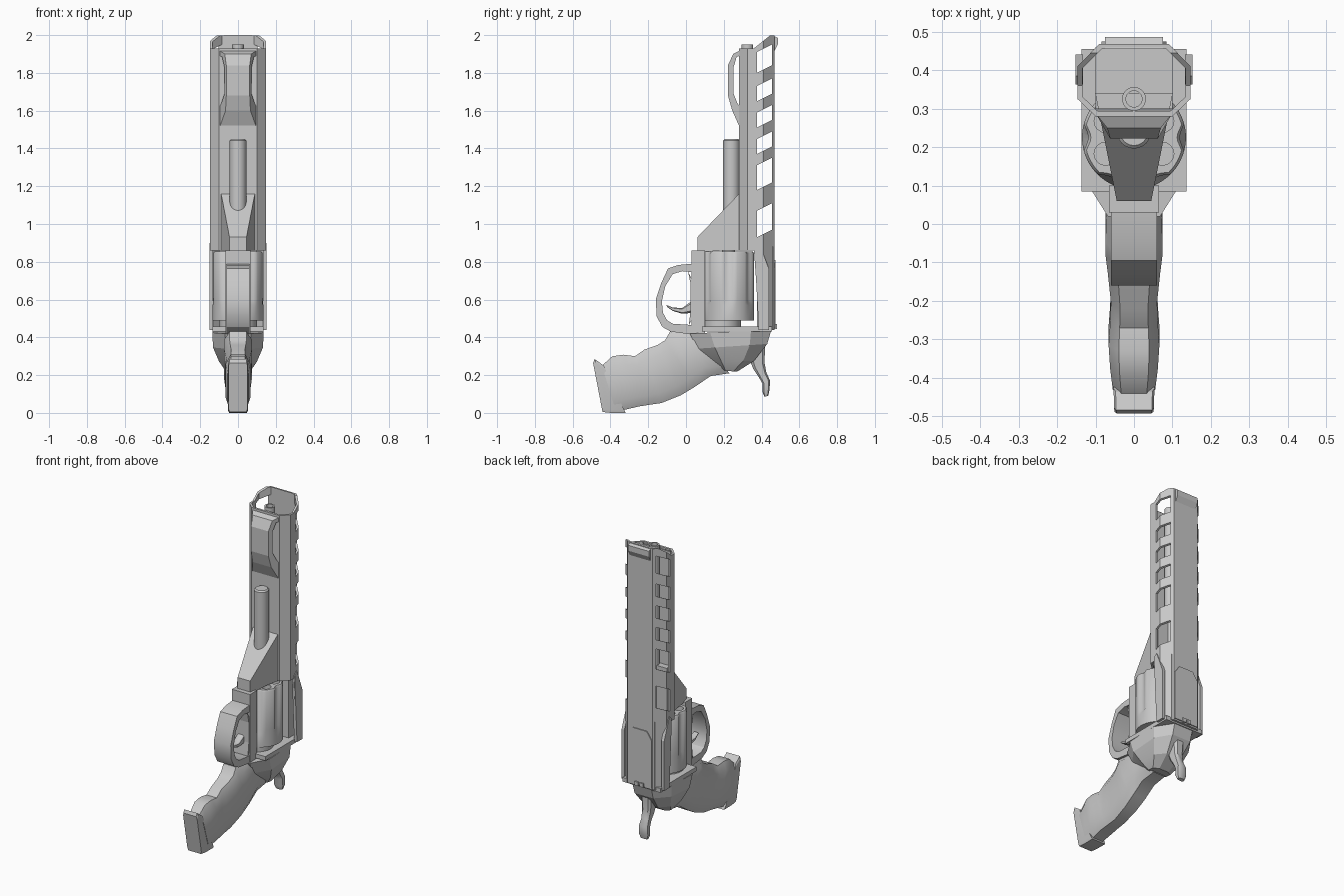
import bpy, bmesh, math
from mathutils import Vector

steel = bpy.data.materials.new("grey_steel")
steel.diffuse_color = (0.58, 0.58, 0.58, 1)


def finish(name, bm, smooth=0):
    bmesh.ops.recalc_face_normals(bm, faces=bm.faces[:])
    me = bpy.data.meshes.new(name)
    bm.to_mesh(me)
    bm.free()
    ob = bpy.data.objects.new(name, me)
    bpy.context.collection.objects.link(ob)
    me.materials.append(steel)
    bpy.ops.object.select_all(action='DESELECT')
    ob.select_set(True)
    bpy.context.view_layer.objects.active = ob
    if smooth:
        bpy.ops.object.shade_smooth_by_angle(angle=math.radians(smooth))
    return ob


def skin(bm, rings, cap=True, loop=False):
    """Bridge rings of points into a tube."""
    vs = [[bm.verts.new(p) for p in r] for r in rings]
    n = len(vs[0])
    for i in range(len(vs) if loop else len(vs) - 1):
        a, b = vs[i], vs[(i + 1) % len(vs)]
        for j in range(n):
            k = (j + 1) % n
            bm.faces.new((a[j], a[k], b[k], b[j]))
    if cap and not loop:
        bm.faces.new(vs[0])
        bm.faces.new(vs[-1])


def add_prism(bm, prof, x0, x1=None):
    """Side profile (y, z) extruded in x; x0 may be a half-width function of y."""
    w = x0 if callable(x0) else (lambda y: x0)
    lo = (lambda y: -w(y)) if x1 is None else (lambda y: x0)
    hi = w if x1 is None else (lambda y: x1)
    skin(bm, [[(lo(y), y, z) for y, z in prof], [(hi(y), y, z) for y, z in prof]])


def prism(name, prof, x0, x1=None):
    bm = bmesh.new()
    add_prism(bm, prof, x0, x1)
    return finish(name, bm)


def rect(y0, y1, z0, z1):
    return [(y0, z0), (y1, z0), (y1, z1), (y0, z1)]


def circle(r, x, y, z, n=24):
    return [(x + r * math.cos(2 * math.pi * i / n), y + r * math.sin(2 * math.pi * i / n), z) for i in range(n)]


def rod(name, r, y, z0, z1, tip=0.0):
    bm = bmesh.new()
    rings = [circle(r, 0, y, z0), circle(r, 0, y, z1 - tip)]
    if tip:
        rings.append(circle(r - tip, 0, y, z1))
    skin(bm, rings)
    return finish(name, bm, 30)


def loft(name, stations, edge=0.6, inset=0.18, smooth=40):
    """Octagonal sections; each station is (y, z, y, z, half width)."""
    bm = bmesh.new()
    rings = []
    for ya, za, yb, zb, w in stations:
        a, b = Vector((0, ya, za)), Vector((0, yb, zb))
        rings.append([a.lerp(b, t) + Vector((w * f, 0, 0)) for t, f in (
            (0, edge), (inset, 1), (1 - inset, 1), (1, edge),
            (1, -edge), (1 - inset, -1), (inset, -1), (0, -edge))])
    skin(bm, rings)
    return finish(name, bm, smooth)


def cut(ob, bm):
    cutter = finish("cutter", bm)
    cutter.hide_render = True
    m = ob.modifiers.new("cut", 'BOOLEAN')
    m.operation, m.solver, m.object = 'DIFFERENCE', 'EXACT', cutter
    bpy.context.view_layer.objects.active = ob
    bpy.ops.object.modifier_apply(modifier="cut")
    bpy.data.objects.remove(cutter)


# barrel shroud: hollow angular shell, slanted side slots, sloped muzzle
def section(half, z):
    return [(x, y, z) for x, y in half] + [(-x, y, z) for x, y in reversed(half)]


outer = [(0.09, 0.468), (0.147, 0.41), (0.147, 0.325), (0.10, 0.28)]
inner = [(0.084, 0.455), (0.134, 0.405), (0.134, 0.331), (0.095, 0.294)]
bm = bmesh.new()
skin(bm, [section(outer, 0.44), section(outer, 2.0), section(inner, 2.0), section(inner, 0.44)], loop=True)
shroud = finish("barrel_shroud", bm)
bm = bmesh.new()
for z0, z1 in ((1.80, 1.91), (1.65, 1.73), (1.51, 1.59), (1.37, 1.45), (1.18, 1.31), (0.93, 1.07)):
    add_prism(bm, [(0.375, z0), (0.455, z0 + 0.04), (0.455, z1 + 0.04), (0.375, z1)], 0.3)
add_prism(bm, [(0.2, 1.93), (0.36, 1.93), (0.445, 1.998), (0.55, 1.999), (0.55, 2.1), (0.2, 2.1)], 0.3)
add_prism(bm, [(0.2, 0.3), (0.385, 0.3), (0.385, 0.50), (0.36, 0.86), (0.2, 0.86)], 0.3)
cut(shroud, bm)
prism("shroud_floor", rect(0.285, 0.455, 0.86, 0.90), 0.10)
prism("top_strap", rect(0.375, 0.46, 0.44, 0.88), 0.10)
prism("muzzle_lip", [(0.46, 1.90), (0.486, 1.95), (0.486, 1.985), (0.455, 2.0)], 0.075)

# barrel tube
bm = bmesh.new()
skin(bm, [circle(0.031, 0, 0.325, 0.88), circle(0.031, 0, 0.325, 1.95),
          circle(0.021, 0, 0.325, 1.95), circle(0.021, 0, 0.325, 0.88)], loop=True)
finish("barrel", bm, 30)

# back panel and rear sight
bm = bmesh.new()
skin(bm, [[(x, y, z) for x, z in ((-0.085, 0.45), (0.085, 0.45), (0.085, 0.76), (0.05, 0.81), (-0.05, 0.81), (-0.085, 0.76))]
          for y in (0.46, 0.474)])
finish("back_panel", bm)
for s in (-1, 1):
    prism("rear_sight", rect(0.46, 0.482, 0.445, 0.47), s * 0.018 - 0.012, s * 0.018 + 0.012)
    # side plates beside the cylinder
    prism("side_plate", [(0.385, 0.44), (0.44, 0.44), (0.44, 0.76), (0.41, 0.84), (0.385, 0.90), (0.362, 0.88)],
          s * 0.142 - 0.01, s * 0.142 + 0.01)

# under-barrel lug: bent strip with an open window
lug_out = [(0.30, 1.925), (0.25, 1.90), (0.222, 1.84), (0.222, 1.68), (0.245, 1.60), (0.285, 1.51)]
lug_in = [(0.285, 1.62), (0.272, 1.64), (0.252, 1.69), (0.252, 1.83), (0.268, 1.885), (0.285, 1.89)]
prism("front_lug", lug_out + lug_in, lambda y: 0.062 + max(0, y - 0.24) * 0.8)

# ejector rod and frame
rod("ejector_rod", 0.044, 0.24, 1.0, 1.45, 0.008)
prism("frame_front", [(0.06, 0.85), (0.06, 0.93), (0.30, 1.18), (0.34, 1.18), (0.34, 0.86), (0.2, 0.86)],
      lambda y: 0.045 + max(0, y - 0.06) * 0.2)
prism("frame_strap", rect(0.03, 0.10, 0.40, 0.86), 0.065)
prism("frame_base", rect(0.085, 0.455, 0.43, 0.457), 0.136)

# cylinder: six flutes, six chambers
CY = 0.225
bm = bmesh.new()


def fluted(z, depth, r):
    pts = []
    for i in range(72):
        a = 2 * math.pi * i / 72
        q = r - depth * max(0, math.cos(6 * a))
        pts.append((q * math.cos(a), CY + q * math.sin(a), z))
    return pts


skin(bm, [fluted(0.49, 0, 0.135), fluted(0.57, 0, 0.135), fluted(0.60, 0.016, 0.135),
          fluted(0.845, 0.016, 0.135), fluted(0.855, 0.016, 0.128)])
drum = finish("cylinder", bm, 35)
bm = bmesh.new()
for i in range(6):
    a = math.radians(60 * i + 30)
    x, y = 0.085 * math.cos(a), CY + 0.085 * math.sin(a)
    skin(bm, [circle(0.03, x, y, 0.6, 16), circle(0.03, x, y, 0.9, 16)])
cut(drum, bm)
rod("cylinder_hub", 0.035, CY, 0.84, 0.875)
rod("ratchet", 0.10, 0.19, 0.45, 0.492)

# recoil shield tapering toward the grip
loft("recoil_shield", [(0.02, 0.42, 0.452, 0.44, 0.136), (0.06, 0.34, 0.43, 0.365, 0.132),
                       (0.13, 0.27, 0.36, 0.275, 0.10), (0.19, 0.225, 0.27, 0.218, 0.065)],
     edge=0.5, inset=0.25, smooth=15)

# trigger guard and trigger
g_out = [(0.035, 0.79), (-0.04, 0.783), (-0.095, 0.765), (-0.13, 0.69), (-0.16, 0.60),
         (-0.155, 0.51), (-0.125, 0.455), (-0.08, 0.43), (0.035, 0.415)]
g_in = [(0.035, 0.745), (-0.02, 0.75), (-0.07, 0.735), (-0.11, 0.67), (-0.128, 0.59),
        (-0.122, 0.53), (-0.10, 0.49), (-0.07, 0.472), (0.035, 0.465)]
bm = bmesh.new()
skin(bm, [[(-0.06, *a), (0.06, *a), (0.06, *b), (-0.06, *b)] for a, b in zip(g_out, g_in)])
finish("trigger_guard", bm, 30)
prism("guard_web", [(0.01, 0.75), (0.035, 0.70), (0.035, 0.50), (0.015, 0.465), (0.025, 0.55), (0.025, 0.68)], 0.06)
loft("trigger", [(0.04, 0.60, 0.04, 0.53, 0.025), (-0.02, 0.555, -0.02, 0.525, 0.022),
                 (-0.07, 0.558, -0.07, 0.54, 0.02), (-0.105, 0.572, -0.10, 0.56, 0.016)])

# curved grip with a butt plate
loft("grip", [(0.05, 0.42, 0.23, 0.21, 0.07), (-0.085, 0.43, 0.13, 0.195, 0.074), (-0.11, 0.385, 0.05, 0.14, 0.074),
              (-0.15, 0.36, -0.03, 0.092, 0.068), (-0.22, 0.335, -0.13, 0.052, 0.06), (-0.27, 0.30, -0.20, 0.042, 0.062),
              (-0.33, 0.308, -0.25, 0.034, 0.066), (-0.39, 0.30, -0.31, 0.02, 0.062), (-0.445, 0.25, -0.37, 0.005, 0.055)])
loft("butt_plate", [(-0.435, 0.25, -0.32, 0.0, 0.053), (-0.483, 0.285, -0.40, 0.0, 0.052), (-0.492, 0.265, -0.442, 0.005, 0.05)],
     edge=0.9, inset=0.06, smooth=20)

# hammer spur
loft("hammer", [(0.33, 0.30, 0.42, 0.36, 0.035), (0.355, 0.235, 0.415, 0.27, 0.03), (0.385, 0.19, 0.425, 0.215, 0.026),
                (0.405, 0.155, 0.445, 0.17, 0.03), (0.405, 0.11, 0.442, 0.12, 0.032), (0.415, 0.085, 0.435, 0.09, 0.022)])
